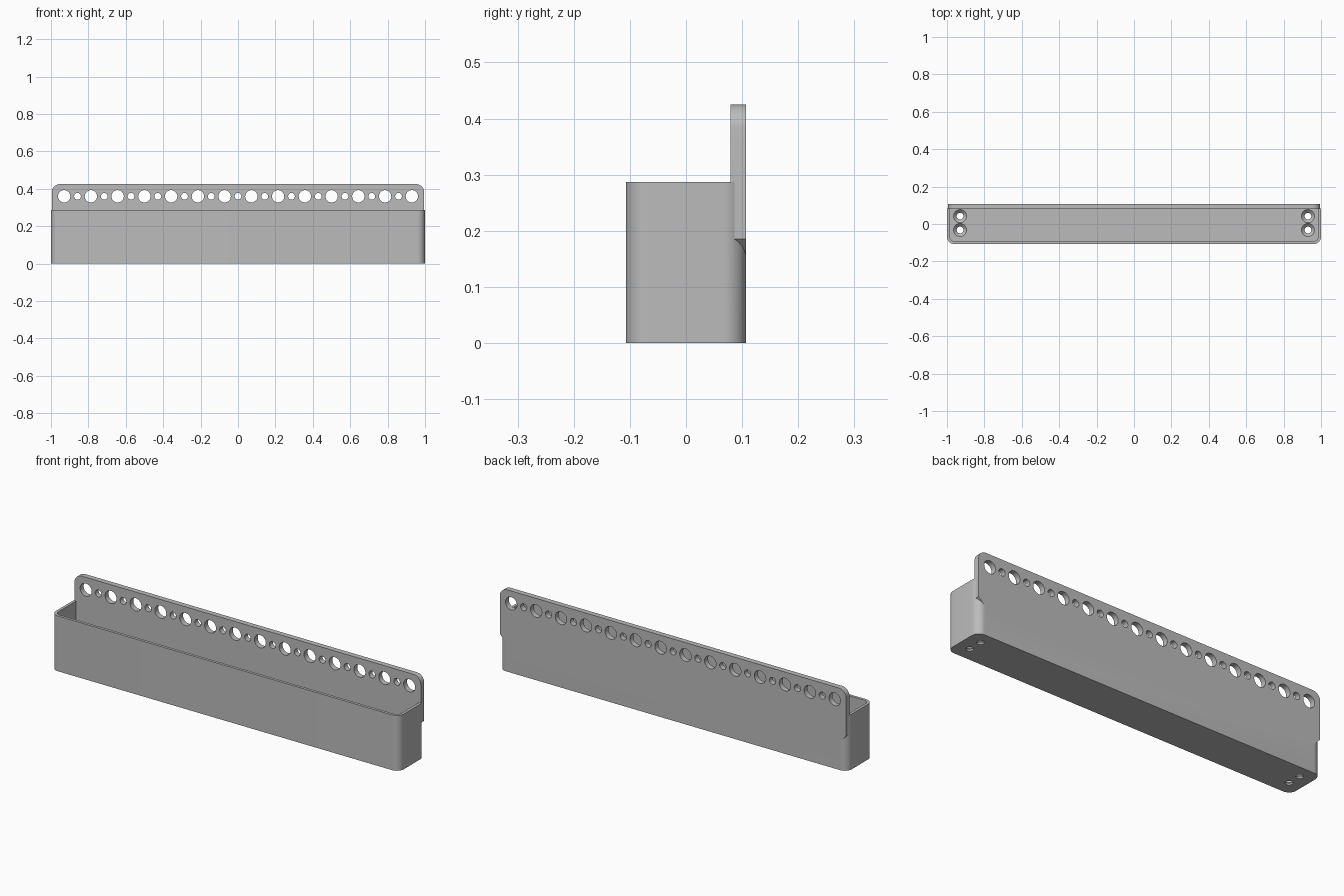
import bpy
import bmesh
from math import sin, cos, pi, radians
from mathutils import Vector, Matrix

if "Cube" in bpy.data.objects:
    bpy.data.objects.remove(bpy.data.objects["Cube"])

HALF, BACK, WALL, FLOOR = 1.0, 0.107, 0.0145, 0.025
PLATE_FRONT, PLATE_HALF = 0.079, 0.995
RIM, TOP = 0.287, 0.425

grey = bpy.data.materials.new("plain grey")
grey.use_nodes = True
grey.diffuse_color = (0.5, 0.5, 0.5, 1)
grey.node_tree.nodes["Principled BSDF"].inputs["Base Color"].default_value = (0.5, 0.5, 0.5, 1)


def mirrored(right_half):
    """Complete a right-hand outline, listed bottom to top, with its mirror image."""
    return right_half + [(-u, v, r) for u, v, r in reversed(right_half)]


def rounded(corners, steps=10):
    """Outline from (u, v, radius) corners, each rounded by an arc."""
    points = []
    for i, (u, v, r) in enumerate(corners):
        p = Vector((u, v))
        if not r:
            points.append(p)
            continue
        a = (Vector(corners[i - 1][:2]) - p).normalized()
        b = (Vector(corners[(i + 1) % len(corners)][:2]) - p).normalized()
        for k in range(steps + 1):
            t = k / steps * pi / 2
            points.append(p + a * r * (1 - sin(t)) + b * r * (1 - cos(t)))
    return points


def prism(name, outline, low, high, upright=False):
    """Extrude an outline along z, or along y when upright."""
    bm = bmesh.new()
    place = (lambda p: (p.x, low, p.y)) if upright else (lambda p: (p.x, p.y, low))
    face = bm.faces.new([bm.verts.new(place(p)) for p in outline])
    out = bmesh.ops.extrude_face_region(bm, geom=[face])["geom"]
    move = Vector((0, high - low, 0) if upright else (0, 0, high - low))
    bmesh.ops.translate(bm, vec=move, verts=[v for v in out if isinstance(v, bmesh.types.BMVert)])
    return finish(name, bm)


def finish(name, bm):
    bmesh.ops.recalc_face_normals(bm, faces=bm.faces)
    mesh = bpy.data.meshes.new(name)
    bm.to_mesh(mesh)
    bm.free()
    obj = bpy.data.objects.new(name, mesh)
    obj.data.materials.append(grey)
    bpy.context.collection.objects.link(obj)
    return obj


def cylinders(name, items):
    """One mesh of cones, each given as (matrix, bottom radius, top radius, depth)."""
    bm = bmesh.new()
    for matrix, r1, r2, depth in items:
        bmesh.ops.create_cone(bm, cap_ends=True, segments=32, radius1=r1,
                              radius2=r2, depth=depth, matrix=matrix)
    return finish(name, bm)


def combine(target, other, operation):
    mod = target.modifiers.new(operation.lower(), 'BOOLEAN')
    mod.object, mod.operation, mod.solver = other, operation, 'EXACT'
    bpy.context.view_layer.objects.active = target
    bpy.ops.object.modifier_apply(modifier=mod.name)
    bpy.data.objects.remove(other)


# Tray body with rounded upright corners
tray = prism("wall_tray", rounded(mirrored([(HALF, -BACK, 0.04), (HALF, BACK, 0.04)])), 0, RIM)

# Back plate with rounded top corners and sloped lower ends
plate = prism("back_plate", rounded(mirrored([
    (0.955, 0.145, 0), (PLATE_HALF, 0.185, 0), (PLATE_HALF, TOP, 0.042)])),
    PLATE_FRONT, BACK, upright=True)
combine(tray, plate, 'UNION')

# Hollow inside
inner = HALF - WALL
cavity = prism("cavity_cutter", rounded(mirrored([
    (inner, WALL - BACK, 0.026), (inner, PLATE_FRONT, 0)])), FLOOR, TOP + 0.1)
combine(tray, cavity, 'DIFFERENCE')

# Alternating large and small holes along the plate
row = []
for i in range(27):
    r = 0.018 if i % 2 else 0.033
    spot = Matrix.Translation(((i - 13) * 0.0715, 0.093, 0.36)) @ Matrix.Rotation(radians(90), 4, 'X')
    row.append((spot, r, r, 0.1))
combine(tray, cylinders("plate_hole_cutter", row), 'DIFFERENCE')

# Countersunk screw holes in the floor
spots = [(x, y) for x in (-0.93, 0.93) for y in (-0.032, 0.042)]
drills = [(Matrix.Translation((x, y, 0)), 0.018, 0.018, 0.1) for x, y in spots]
sinks = [(Matrix.Translation((x, y, FLOOR - 0.008)), 0.018, 0.036, 0.018) for x, y in spots]
combine(tray, cylinders("drill_cutter", drills), 'DIFFERENCE')
combine(tray, cylinders("countersink_cutter", sinks), 'DIFFERENCE')

# Smooth the rounded corners, keep edges sharp
bpy.ops.object.select_all(action='DESELECT')
tray.select_set(True)
bpy.context.view_layer.objects.active = tray
bpy.ops.object.shade_smooth_by_angle(angle=radians(30))
